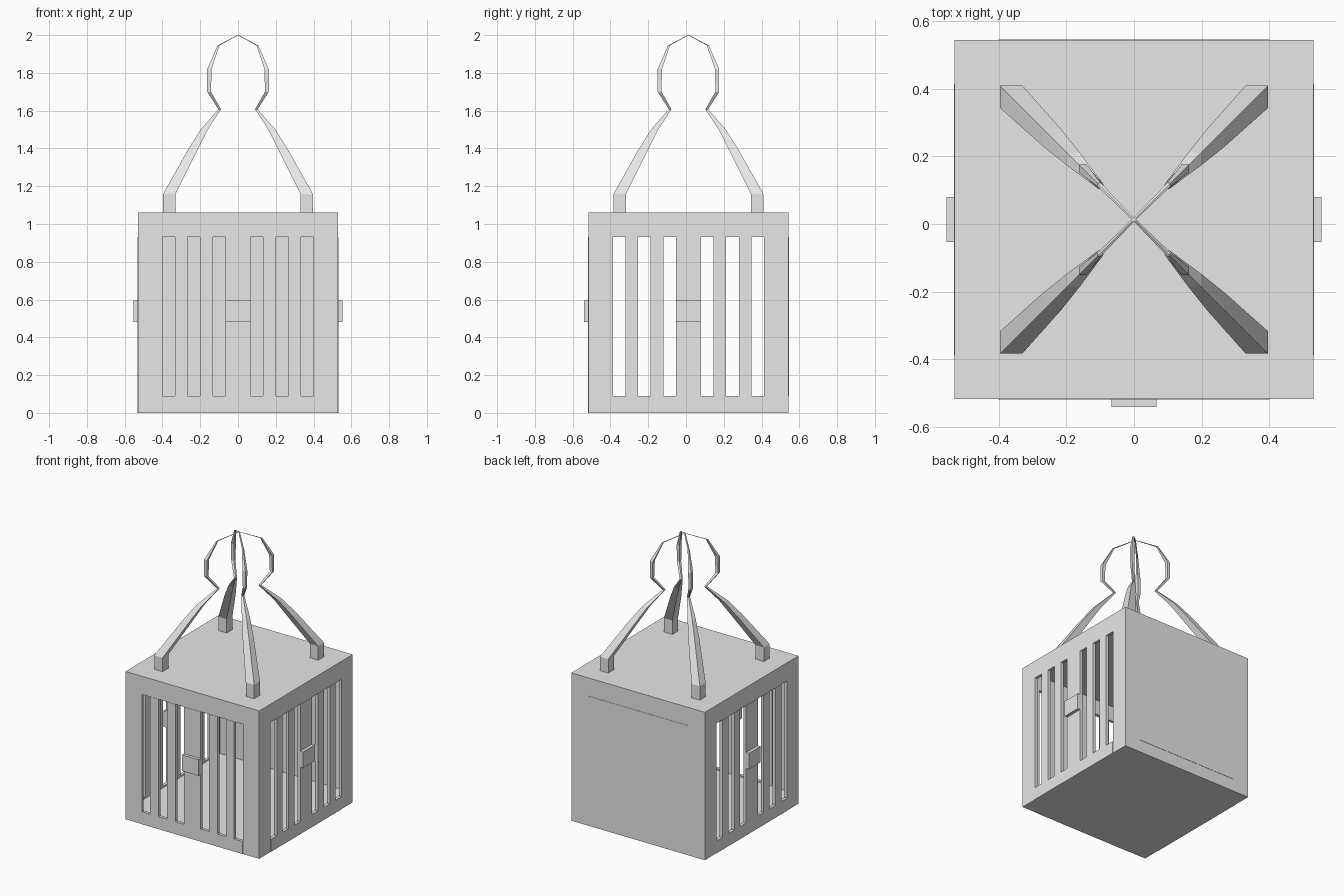
import bpy
import bmesh

cube = bpy.data.objects.get("Cube")
if cube:
    bpy.data.objects.remove(cube, do_unlink=True)

GREY = (0.8, 0.8, 0.8, 1.0)
mat = bpy.data.materials.new("plain grey")
mat.use_nodes = True
mat.diffuse_color = GREY
mat.node_tree.nodes["Principled BSDF"].inputs["Base Color"].default_value = GREY

HALF = 0.53      # half width of the box
TOP = 1.06       # height of the box
MID = 0.013      # the box sits slightly back from the handle plates
WALL = 0.02      # wall thickness
CELL = 0.4 / 6   # width of one bar or slit
PROUD = 0.002    # panels stand slightly out of the frame
SILL, LINTEL = 0.09, 0.93


def finish(name, bm):
    bmesh.ops.recalc_face_normals(bm, faces=bm.faces)
    mesh = bpy.data.meshes.new(name)
    bm.to_mesh(mesh)
    bm.free()
    mesh.materials.append(mat)
    obj = bpy.data.objects.new(name, mesh)
    bpy.context.collection.objects.link(obj)
    return obj


def add_box(bm, low, high):
    verts = bmesh.ops.create_cube(bm, size=1)["verts"]
    for v in verts:
        v.co = [(a + b) / 2 + c * (b - a) for a, b, c in zip(low, high, v.co)]


def box(name, low, high):
    bm = bmesh.new()
    add_box(bm, low, high)
    return finish(name, bm)


def wall_boxes(name, boxes, place):
    """Boxes given along the wall, inward from its outer face, and up."""
    bm = bmesh.new()
    for u0, u1, d0, d1, z0, z1 in boxes:
        a, b = place(u0, d0, z0), place(u1, d1, z1)
        add_box(bm, [min(p) for p in zip(a, b)], [max(p) for p in zip(a, b)])
    return finish(name, bm)


def front(u, d, z):
    return (u, MID - HALF + d, z)


def left(u, d, z):
    return (HALF - d, MID + u, z)


def right(u, d, z):
    return (d - HALF, MID + u, z)


# Barred walls: corner posts, rails, bars and a latch plate
for side, place in (("front", front), ("left", left), ("right", right)):
    edge = HALF if side == "front" else HALF - WALL
    posts = [(-edge, -0.4, 0, WALL, 0, TOP), (0.4, edge, 0, WALL, 0, TOP),
             (-0.4, 0.4, 0, WALL, LINTEL, TOP)]
    wall_boxes(side + "_frame", posts, place)
    bars = [(-0.4, 0.4, -PROUD, WALL, 0, SILL),
            (-CELL, CELL, -PROUD, WALL, SILL, LINTEL)]
    for sign in (-1, 1):
        for n in (2.5, 4.5):
            c = sign * n * CELL
            bars.append((c - CELL / 2, c + CELL / 2, -PROUD, WALL, SILL, LINTEL))
    wall_boxes(side + "_bars", bars, place)
    wall_boxes(side + "_latch", [(-CELL, CELL, -0.024, WALL / 2, 0.48, 0.595)], place)

# Solid back wall with a faint raised panel
back = MID + HALF
box("back_wall", (-HALF, back - WALL, 0), (HALF, back, TOP))
box("back_panel", (-0.4, back - WALL / 2, SILL), (0.4, back + PROUD, LINTEL))

# Floor and roof fill the space between the walls
inner = HALF - WALL
box("floor", (-inner, MID - inner, 0), (inner, MID + inner, SILL - 0.01))
box("roof", (-inner, MID - inner, TOP - WALL), (inner, MID + inner, TOP))

# Tapering square arms that meet in a ring at the top: height, inner, outer
SECTIONS = [(1.05, 0.33, 0.396), (1.16, 0.33, 0.396), (1.39, 0.215, 0.267),
            (1.50, 0.160, 0.198), (1.607, 0.090, 0.104), (1.70, 0.143, 0.163),
            (1.82, 0.140, 0.163), (1.945, 0.098, 0.108), (2.0, -0.002, 0.004)]
for sx, x_name in ((-1, "right"), (1, "left")):
    for sy, y_name in ((-1, "front"), (1, "back")):
        bm = bmesh.new()
        rings = []
        for z, i, o in SECTIONS:
            corners = ((i, i), (o, i), (o, o), (i, o))
            rings.append([bm.verts.new((sx * x, MID + sy * y, z)) for x, y in corners])
        for low, high in zip(rings, rings[1:]):
            for k in range(4):
                n = (k + 1) % 4
                bm.faces.new((low[k], low[n], high[n], high[k]))
        bm.faces.new(rings[0])
        bm.faces.new(rings[-1])
        finish(f"{y_name}_{x_name}_arm", bm)
